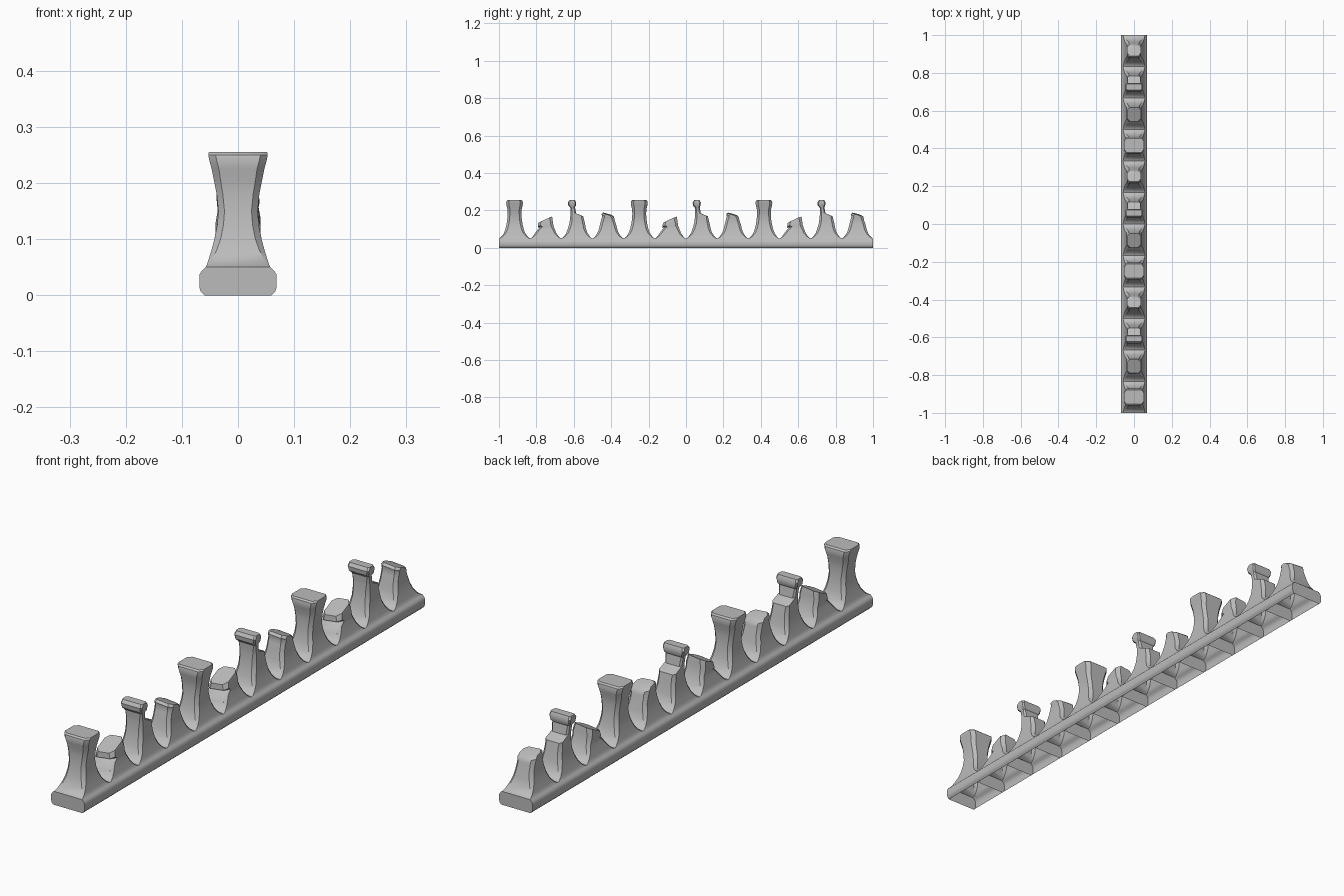
import bpy, bmesh

stone = bpy.data.materials.new("grey_stone")
stone.diffuse_color = (0.5, 0.5, 0.5, 1)
PITCH = 2 / 12


def finish(name, bm, angle=0.6):
    me = bpy.data.meshes.new(name)
    bm.to_mesh(me)
    bm.free()
    ob = bpy.data.objects.new(name, me)
    bpy.context.collection.objects.link(ob)
    me.materials.append(stone)
    bpy.ops.object.select_all(action='DESELECT')
    ob.select_set(True)
    bpy.context.view_layer.objects.active = ob
    bpy.ops.object.shade_smooth_by_angle(angle=angle)


def post(name, cy, rings, tilt=0.0):
    """Loft eight-sided rings (front y, front z, back y, back z, half width, corner cut)."""
    bm = bmesh.new()
    loops = []
    for i, (yf, zf, yb, zb, hx, c) in enumerate(rings):
        d = min(c * 1.1, (yb - yf) * 0.35)
        half = [(hx - c, yf), (hx, yf + d), (hx, yb - d), (hx - c, yb)]
        pts = half + [(-x, y) for x, y in reversed(half)]
        lean = tilt if i >= len(rings) - 2 else 0
        loops.append([bm.verts.new((x, cy + y, zf + (zb - zf) * (y - yf) / (yb - yf) + lean * x))
                      for x, y in pts])
    for a, b in zip(loops, loops[1:]):
        for i in range(8):
            j = (i + 1) % 8
            bm.faces.new((a[i], a[j], b[j], b[i]))
    bm.faces.new(loops[-1])
    finish(name, bm)


def level(z, hy, hx, c):
    return (-hy, z, hy, z, hx, c)


# Flared foot shared by every post
foot = [level(0.050, 0.0833, 0.058, 0.001), level(0.053, 0.077, 0.056, 0.003),
        level(0.062, 0.068, 0.053, 0.006), level(0.078, 0.057, 0.048, 0.009),
        level(0.100, 0.049, 0.042, 0.011)]
# Whole post with pinched waist and rolled top
whole = foot + [level(0.125, 0.043, 0.037, 0.011), level(0.150, 0.039, 0.035, 0.011),
                level(0.180, 0.037, 0.038, 0.011), level(0.205, 0.038, 0.043, 0.012),
                level(0.225, 0.043, 0.047, 0.013), level(0.240, 0.045, 0.051, 0.013),
                level(0.250, 0.043, 0.053, 0.013), level(0.255, 0.037, 0.052, 0.013)]
# Low stump with a slanted break and a lip hanging forward
low = foot[:4] + [(-0.043, 0.098, 0.048, 0.100, 0.041, 0.010),
                  (-0.030, 0.110, 0.041, 0.120, 0.040, 0.012),
                  (-0.042, 0.110, 0.038, 0.138, 0.040, 0.012),
                  (-0.040, 0.130, 0.034, 0.164, 0.036, 0.014)]
# Tall remnant: broken shoulder, thin neck and curled cap
tall = foot + [(-0.040, 0.130, 0.043, 0.130, 0.037, 0.011),
               (-0.036, 0.160, 0.036, 0.158, 0.035, 0.010),
               (-0.034, 0.185, 0.034, 0.168, 0.035, 0.008),
               (-0.034, 0.193, -0.004, 0.184, 0.034, 0.007),
               (-0.035, 0.215, -0.010, 0.218, 0.036, 0.005),
               (-0.046, 0.226, -0.006, 0.224, 0.041, 0.005),
               (-0.048, 0.242, -0.004, 0.242, 0.044, 0.005),
               (-0.040, 0.254, -0.010, 0.254, 0.042, 0.006)]
# Mid-height stump with a back-sloping break
mid = foot + [(-0.042, 0.128, 0.043, 0.125, 0.037, 0.011),
              (-0.036, 0.152, 0.036, 0.145, 0.036, 0.011),
              (-0.032, 0.166, 0.034, 0.156, 0.037, 0.012),
              (-0.034, 0.178, 0.031, 0.164, 0.038, 0.012),
              (-0.026, 0.186, 0.022, 0.172, 0.036, 0.013)]

kinds = [("whole_post", whole, 0), ("low_stump", low, 0.12),
         ("tall_broken_post", tall, 0), ("mid_stump", mid, -0.08)]
for k in range(12):
    name, rings, tilt = kinds[k % 4]
    post(f"{name}_{k // 4 + 1}", -1 + PITCH * (k + 0.5), rings, tilt)

# Base rail: open-bottomed channel with a divider at every module joint
side = [(0.060, 0.0), (0.066, 0.006), (0.069, 0.014), (0.069, 0.036), (0.065, 0.043), (0.058, 0.050)]
section = side + [(-x, z) for x, z in reversed(side)]
bm = bmesh.new()
walls = []
for k in range(13):
    row = [bm.verts.new((x, -1 + PITCH * k, z)) for x, z in section]
    bm.faces.new(row)
    if walls:
        for i in list(range(5)) + list(range(6, 11)):
            bm.faces.new((walls[i], row[i], row[i + 1], walls[i + 1]))
    walls = row
for f in bm.faces:
    f.normal_update()
    # Walls face outward; the end plates face away from the rail
    c = f.calc_center_median()
    if abs(f.normal.y) < 0.5:
        if f.normal.x * c.x < 0:
            f.normal_flip()
    elif f.normal.y * c.y < 0:
        f.normal_flip()
finish("base_rail", bm)
